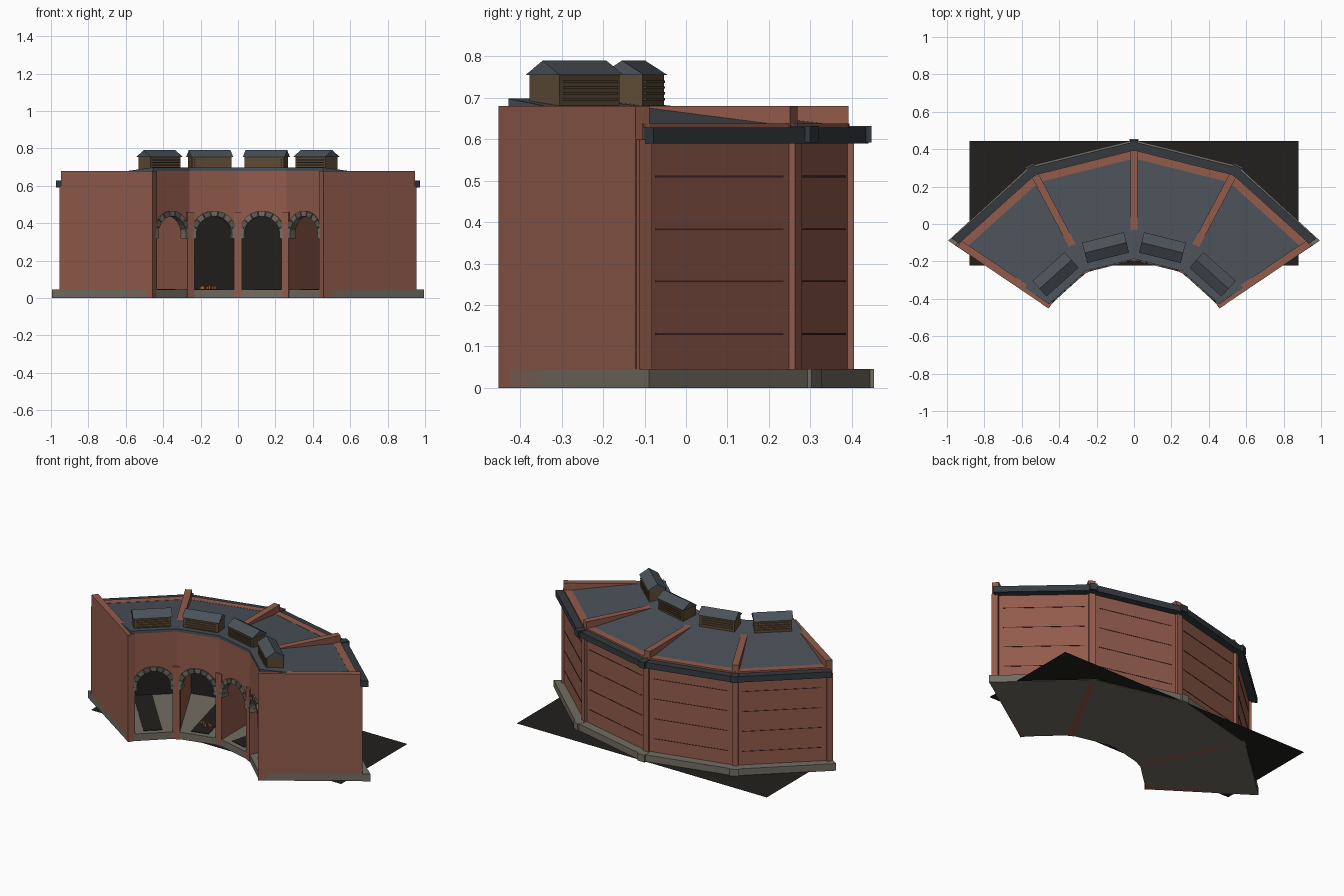
import bpy, bmesh, random
from math import sin, cos, pi, radians
from mathutils import Matrix, Vector

if "Cube" in bpy.data.objects:
    bpy.data.objects.remove(bpy.data.objects["Cube"])

random.seed(3)
CY = -0.735                                   # centre of the fan
CORNERS = [radians(a) for a in (34, 62, 90, 118, 146)]
BAYS = [radians(a) for a in (48, 76, 104, 132)]
C14 = cos(radians(14))


def material(name, r, g, b):
    m = bpy.data.materials.new(name)
    m.diffuse_color = (r, g, b, 1)
    m.use_nodes = True
    m.node_tree.nodes["Principled BSDF"].inputs["Base Color"].default_value = m.diffuse_color
    return m


BRICK = material("brick", 0.29, 0.105, 0.072)
DARK_BRICK = material("dark_brick", 0.07, 0.025, 0.02)
SLATE = material("slate", 0.07, 0.083, 0.1)
TRIM = material("trim", 0.035, 0.042, 0.05)
STONE = material("stone", 0.17, 0.155, 0.125)
STONE2 = material("stone_dark", 0.11, 0.1, 0.085)
WOOD = material("wood", 0.11, 0.07, 0.035)
SOOT = material("soot", 0.015, 0.014, 0.013)
EMBER = material("ember", 0.5, 0.12, 0.02)


def finish(name, bm, mat):
    bmesh.ops.recalc_face_normals(bm, faces=bm.faces)
    me = bpy.data.meshes.new(name)
    bm.to_mesh(me)
    bm.free()
    me.materials.append(mat)
    ob = bpy.data.objects.new(name, me)
    bpy.context.collection.objects.link(ob)
    return ob


def frame(ang):
    # local x = outward, local y = along the bay, z up
    return Matrix.Translation((0, CY, 0)) @ Matrix.Rotation(ang, 4, 'Z')


def box(name, ang, r0, r1, t0, t1, z0, z1, mat):
    bm = bmesh.new()
    bmesh.ops.create_cube(bm, size=1)
    for v in bm.verts:
        v.co = ((r0 + r1) / 2 + v.co.x * (r1 - r0),
                (t0 + t1) / 2 + v.co.y * (t1 - t0),
                (z0 + z1) / 2 + v.co.z * (z1 - z0))
    bm.transform(frame(ang))
    return finish(name, bm, mat)


def extrude_profile(name, ang, pts, r0, r1, mat):
    # profile in the (along, up) plane, extruded outward
    bm = bmesh.new()
    f = bm.faces.new([bm.verts.new((r0, t, z)) for t, z in pts])
    res = bmesh.ops.extrude_face_region(bm, geom=[f])
    vs = [g for g in res["geom"] if isinstance(g, bmesh.types.BMVert)]
    bmesh.ops.translate(bm, verts=vs, vec=(r1 - r0, 0, 0))
    bm.transform(frame(ang))
    return finish(name, bm, mat)


def ring(name, section, mat, over=0.0):
    # sweep a (radius, z) section round the fan; 'over' pushes the ends out
    bm = bmesh.new()
    loops = []
    for i, a in enumerate(CORNERS):
        off = -over if i == 0 else over if i == 4 else 0
        loops.append([bm.verts.new(frame(a) @ Vector((r, off, z))) for r, z in section])
    n = len(section)
    for A, B in zip(loops, loops[1:]):
        for k in range(n):
            bm.faces.new((A[k], A[(k + 1) % n], B[(k + 1) % n], B[k]))
    bm.faces.new(loops[0])
    bm.faces.new(loops[-1])
    return finish(name, bm, mat)


def rect(r0, r1, z0, z1):
    return [(r0, z0), (r1, z0), (r1, z1), (r0, z1)]


# Yard, plinth floor, outer wall, eaves and roof
bm = bmesh.new()
bmesh.ops.create_grid(bm, x_segments=1, y_segments=1, size=1,
                      matrix=Matrix.Translation((0, 0.112, 0.003)) @ Matrix.Diagonal((0.88, 0.333, 1, 1)))
finish("yard", bm, SOOT)
ring("plinth", rect(0.545, 1.185, 0, 0.045), STONE, 0.02)
ring("outer_wall", rect(1.085, 1.13, 0.04, 0.638), BRICK)
ring("wall_lining", rect(1.075, 1.084, 0.046, 0.6), SOOT)
ring("eaves", rect(1.1, 1.175, 0.59, 0.628), TRIM)
ring("roof", [(0.548, 0.68), (1.1, 0.615), (1.1, 0.635), (0.548, 0.698)], SLATE)

# Radial fire walls, piers and corner pilasters
for i, a in enumerate(CORNERS):
    end = i in (0, 4)
    box("end_wall" if end else "fire_wall", a, 0.54 if end else 0.575, 1.127, -0.02, 0.02,
        0.0, 0.68, BRICK)
    box("front_pier", a, 0.537, 0.585, -0.021, 0.021, 0, 0.68 if end else 0.46, BRICK)
    box("rear_pilaster", a, 1.1, 1.14, -0.018, 0.018, 0.04, 0.6, BRICK)
    if not end:
        box("plinth_block", a, 1.14, 1.189, -0.025, 0.025, 0, 0.046, STONE)
        box("eaves_block", a, 1.13, 1.183, -0.022, 0.022, 0.592, 0.632, TRIM)

# One bay after another
RF = 0.55 * C14                               # front face distance at bay middle
HALF = 0.55 * sin(radians(14))
RB = 1.13 * C14                               # rear face distance at bay middle
SPRING, R_IN, R_OUT = 0.338, 0.101, 0.128
for a in BAYS:
    # front wall with its arch
    arch = [(R_IN * cos(pi * k / 16), SPRING + R_IN * sin(pi * k / 16)) for k in range(16, -1, -1)]
    prof = [(-HALF, 0.69), (-HALF, SPRING)] + arch + [(HALF, SPRING), (HALF, 0.69)]
    extrude_profile("arch_wall", a, prof, RF, RF + 0.035, BRICK)

    # stone arch blocks
    N = 9
    for k in range(N):
        p0, p1 = pi * (k + 0.06) / N, pi * (k + 0.94) / N
        pm = (p0 + p1) / 2
        pts = [(r * cos(p), SPRING + r * sin(p))
               for r, p in ((R_IN - 0.002, p0), (R_OUT, p0), (R_OUT, pm),
                            (R_OUT, p1), (R_IN - 0.002, p1), (R_IN - 0.002, pm))]
        extrude_profile("arch_block", a, pts, RF - 0.009, RF + 0.03,
                        STONE if k % 2 == 0 else STONE2)
    for s in (-1, 1):
        t = sorted((s * 0.097, s * 0.13))
        box("impost", a, RF - 0.01, RF + 0.035, t[0], t[1], 0.318, 0.34, STONE)

    # inspection pit strip on the floor
    box("floor_pit", a, 0.56, 1.05, -0.055, 0.055, 0.04, 0.048, SOOT)

    # rear brick courses
    for z in (0.13, 0.257, 0.383, 0.51):
        box("brick_course", a, RB - 0.01, RB + 0.002, -0.23, 0.23, z - 0.002, z + 0.002, DARK_BRICK)

    # roof vent: body, louvres and gabled cap
    RV = 0.627
    box("vent_body", a, RV - 0.049, RV + 0.049, -0.108, 0.108, 0.665, 0.757, WOOD)
    for z in (0.697, 0.711, 0.725, 0.739):
        box("vent_louvre", a, RV - 0.055, RV + 0.055, -0.095, 0.095, z - 0.003, z + 0.003, WOOD)
    bm = bmesh.new()
    tri = [(RV - 0.056, 0.755), (RV + 0.056, 0.755), (RV, 0.79)]
    ends = [[bm.verts.new((r, t, z)) for r, z in tri] for t in (-0.115, 0.115)]
    for e in ends:
        bm.faces.new(e)
    for k in range(3):
        j = (k + 1) % 3
        bm.faces.new((ends[0][k], ends[0][j], ends[1][j], ends[1][k]))
    bm.transform(frame(a))
    finish("vent_cap", bm, SLATE)

# Glowing coals on the floor of one bay
for k in range(8):
    r = 0.66 + random.uniform(-0.02, 0.02)
    t = -0.04 + 0.011 * k
    h = random.uniform(0.012, 0.02)
    box("ember", BAYS[2], r, r + 0.014, t, t + 0.009, 0.047, 0.047 + h, EMBER)
